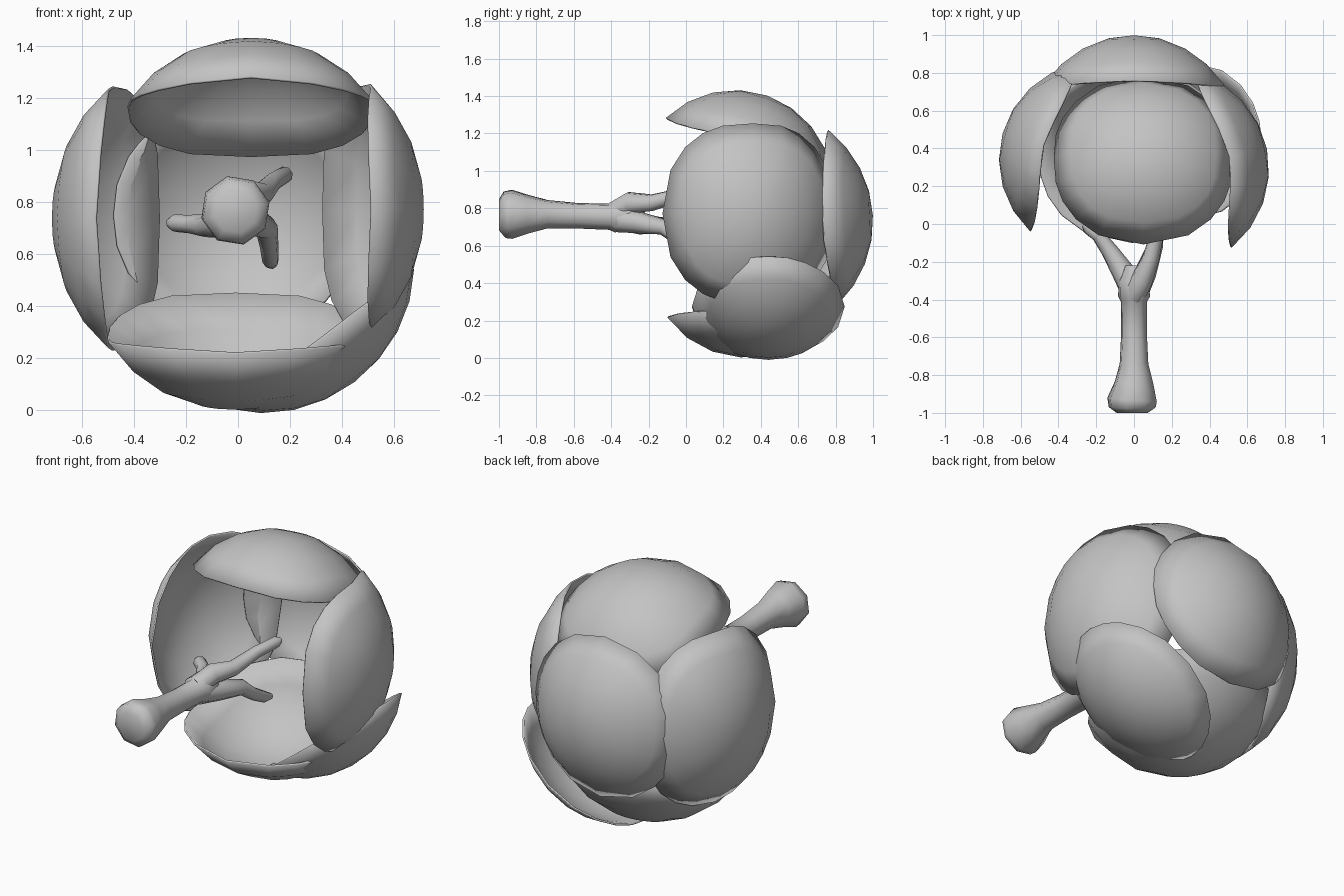
import bpy, bmesh, math
from mathutils import Vector

if "Cube" in bpy.data.objects:
    bpy.data.objects.remove(bpy.data.objects["Cube"])

grey = bpy.data.materials.new("plain_grey")
grey.diffuse_color = (0.55, 0.55, 0.55, 1)
grey.use_nodes = True
grey.node_tree.nodes["Principled BSDF"].inputs["Base Color"].default_value = grey.diffuse_color
X, Y, Z = Vector((1, 0, 0)), Vector((0, 1, 0)), Vector((0, 0, 1))


def finish(name, bm, angle=50):
    bmesh.ops.recalc_face_normals(bm, faces=bm.faces)
    me = bpy.data.meshes.new(name)
    bm.to_mesh(me)
    bm.free()
    me.materials.append(grey)
    ob = bpy.data.objects.new(name, me)
    bpy.context.collection.objects.link(ob)
    bpy.context.view_layer.objects.active = ob
    ob.select_set(True)
    bpy.ops.object.shade_smooth_by_angle(angle=math.radians(angle))
    ob.select_set(False)
    return ob


def dome(name, centre, out, along, across, radius, width, lo, hi, half, square=2.8,
         rings=4, segs=20):
    """Rounded petal on an ellipsoid: lo..hi degrees from 'out' towards 'along',
    half = reach in degrees to each side, towards 'across'."""
    bm = bmesh.new()

    def point(u, v):
        p = math.radians((lo + hi) / 2 + (hi - lo) / 2 * v)
        t = math.radians(half * u)
        d = (out * math.cos(p) + along * math.sin(p)) * math.cos(t) * radius
        return bm.verts.new(centre + d + across * math.sin(t) * width)

    def power(c):
        return math.copysign(abs(c) ** (2 / square), c)

    mid = point(0, 0)
    prev = None
    for k in range(1, rings + 1):
        f = k / rings
        ring = []
        for i in range(segs):
            a = math.tau * i / segs
            ring.append(point(f * power(math.cos(a)), f * power(math.sin(a))))
        for i in range(segs):
            j = (i + 1) % segs
            if prev:
                bm.faces.new((prev[i], ring[i], ring[j], prev[j]))
            else:
                bm.faces.new((mid, ring[i], ring[j]))
        prev = ring
    ob = finish(name, bm)
    # thin shell, thickened towards the middle of the cup
    face = ob.data.polygons[0]
    outward = face.normal.dot(face.center - centre) > 0
    mod = ob.modifiers.new("thickness", 'SOLIDIFY')
    mod.thickness = 0.01
    mod.offset = -1 if outward else 1


def cup_petal(name, angle, offset, y, shift, radius, width, lo, hi, half, square=2.8):
    """Petal placed around the cup's front-to-back axis."""
    a = math.radians(angle)
    out = X * math.cos(a) + Z * math.sin(a)
    across = Z * math.cos(a) - X * math.sin(a)
    centre = Vector((0, y, 0.717)) + out * offset + across * shift
    dome(name, centre, out, Y, across, radius, width, lo, hi, half, square)


def tube(name, path, sides=8):
    """Capped tube through (x, y, z, radius) points."""
    bm = bmesh.new()
    pts = [Vector(p[:3]) for p in path]
    prev = first = None
    for i, p in enumerate(path):
        d = (pts[min(i + 1, len(pts) - 1)] - pts[max(i - 1, 0)]).normalized()
        a = d.cross(Z).normalized()
        b = a.cross(d)
        ring = []
        for k in range(sides):
            t = math.tau * (k + 0.3) / sides
            ring.append(bm.verts.new(pts[i] + (a * math.cos(t) + b * math.sin(t)) * p[3]))
        if prev:
            for k in range(sides):
                j = (k + 1) % sides
                bm.faces.new((prev[k], prev[j], ring[j], ring[k]))
        else:
            first = ring
        prev = ring
    bm.faces.new(first)
    bm.faces.new(prev)
    finish(name, bm)


# cup of bulging petals opening towards the front
cup_petal("top_petal", 90, 0.185, 0.26, -0.05, 0.53, 0.56, -44, 82, 58)
cup_petal("right_petal", 0, 0.18, 0.29, 0.055, 0.535, 0.62, -51, 74, 51)
cup_petal("left_petal", 180, 0.195, 0.34, -0.02, 0.52, 0.62, -47, 78, 55)
cup_petal("bottom_petal", -90, 0.195, 0.32, -0.01, 0.52, 0.57, -54, 82, 60)
cup_petal("lower_right_petal", -53, 0.25, 0.44, -0.01, 0.505, 0.55, -54, 54, 54, 2.3)

# back petal closing the cup
dome("back_petal", Vector((0, 0.38, 0.73)), Y, Z, X, 0.62, 0.585, -46, 52, 55, 2.4)

# pistil with a knob at its tip
tube("pistil", [(-0.01, -1.0, 0.765, 0.085), (-0.01, -0.97, 0.765, 0.128),
                (-0.01, -0.93, 0.768, 0.135), (0, -0.84, 0.768, 0.105),
                (0, -0.74, 0.768, 0.078), (0, -0.58, 0.76, 0.07),
                (0, -0.41, 0.755, 0.072), (0, -0.385, 0.755, 0.086),
                (0, -0.3, 0.76, 0.085), (0, -0.22, 0.76, 0.05)])

# three branches reaching into the cup
tube("left_branch", [(0, -0.36, 0.75, 0.07), (-0.06, -0.25, 0.72, 0.062),
                     (-0.13, -0.14, 0.71, 0.046), (-0.19, -0.06, 0.715, 0.036),
                     (-0.24, -0.02, 0.72, 0.036), (-0.265, 0.0, 0.72, 0.018)])
tube("upper_branch", [(0, -0.38, 0.78, 0.06), (0.04, -0.3, 0.83, 0.06),
                      (0.09, -0.18, 0.83, 0.046), (0.13, -0.02, 0.875, 0.036),
                      (0.18, 0.1, 0.905, 0.033), (0.19, 0.13, 0.91, 0.016)])
tube("lower_branch", [(0.01, -0.36, 0.74, 0.07), (0.06, -0.26, 0.725, 0.06),
                      (0.11, -0.12, 0.7, 0.044), (0.12, -0.03, 0.63, 0.036),
                      (0.125, 0.07, 0.575, 0.032), (0.13, 0.12, 0.56, 0.018)])
